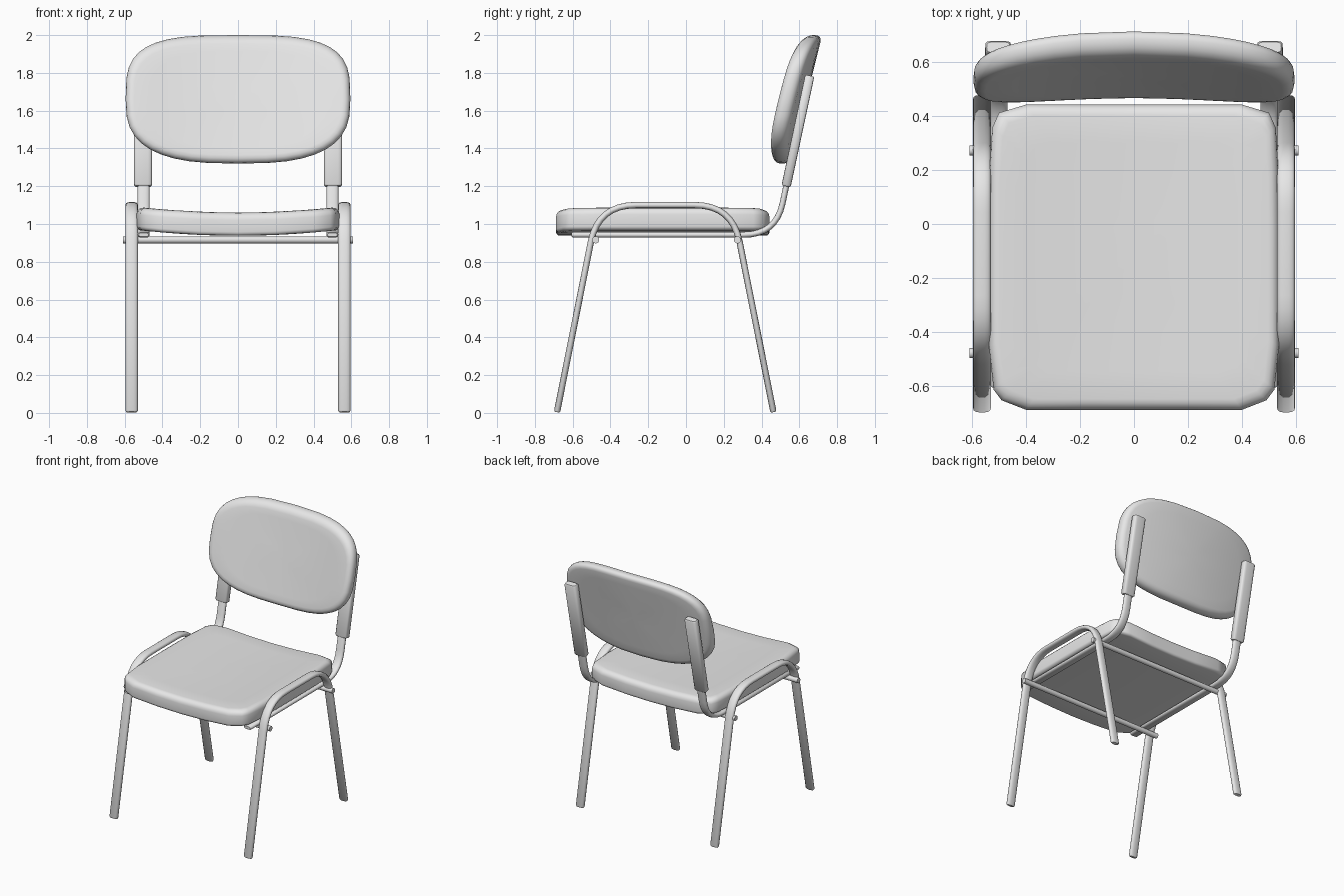
import bpy, bmesh, math
from mathutils import Vector

if "Cube" in bpy.data.objects:
    bpy.data.objects.remove(bpy.data.objects["Cube"], do_unlink=True)

grey = bpy.data.materials.new("light grey")
grey.use_nodes = True
COLOUR = (0.8, 0.8, 0.8, 1)
grey.diffuse_color = COLOUR
grey.node_tree.nodes["Principled BSDF"].inputs["Base Color"].default_value = COLOUR


def finish(name, bm, angle=40):
    bmesh.ops.recalc_face_normals(bm, faces=bm.faces)
    mesh = bpy.data.meshes.new(name)
    bm.to_mesh(mesh)
    bm.free()
    obj = bpy.data.objects.new(name, mesh)
    bpy.context.collection.objects.link(obj)
    mesh.materials.append(grey)
    bpy.ops.object.select_all(action='DESELECT')
    obj.select_set(True)
    bpy.context.view_layer.objects.active = obj
    bpy.ops.object.shade_smooth_by_angle(angle=math.radians(angle))
    return obj


def bridge(bm, a, b):
    n = len(a)
    for i in range(n):
        bm.faces.new((a[i], a[(i + 1) % n], b[(i + 1) % n], b[i]))


def fillet(points, reach, steps=8):
    """Round the inner corners of a path of (y, z) points."""
    pts = [Vector(p) for p in points]
    out = [pts[0]]
    for before, corner, after in zip(pts, pts[1:], pts[2:]):
        a = corner + (before - corner).normalized() * reach
        b = corner + (after - corner).normalized() * reach
        for i in range(steps + 1):
            t = i / steps
            out.append(a * (1 - t) ** 2 + corner * 2 * t * (1 - t) + b * t * t)
    return out + [pts[-1]]


def superellipse(t, a, b, n):
    c, s = math.cos(t), math.sin(t)
    return (math.copysign(a * abs(c) ** (2 / n), c),
            math.copysign(b * abs(s) ** (2 / n), s))


def sweep(name, path, x, half_width, half_thick, n=2.6, sides=14, end=0.008):
    """Flattened tube along a (y, z) path, with softened ends."""
    path = [Vector(p) for p in path]
    first = (path[1] - path[0]).normalized() * end
    last = (path[-1] - path[-2]).normalized() * end
    path = [path[0], path[0] + first] + path[1:-1] + [path[-1] - last, path[-1]]
    bm = bmesh.new()
    rings = []
    for i, p in enumerate(path):
        tangent = (path[min(i + 1, len(path) - 1)] - path[max(i - 1, 0)]).normalized()
        normal = Vector((-tangent.y, tangent.x))
        trim = end * 0.7 if i in (0, len(path) - 1) else 0
        ring = []
        for k in range(sides):
            u, v = superellipse(2 * math.pi * k / sides, half_width - trim, half_thick - trim, n)
            q = p + normal * v
            ring.append(bm.verts.new((x + u, q.x, q.y)))
        rings.append(ring)
    for a, b in zip(rings, rings[1:]):
        bridge(bm, a, b)
    bm.faces.new(rings[0])
    bm.faces.new(rings[-1])
    return finish(name, bm, 50)


def pad(name, outline, thick, r_low, r_high, place):
    """Cushion: rounded rim around an outline, both sides closed by inner rings."""
    half = max(abs(u) for u, v in outline), max(abs(v) for u, v in outline)
    inner = (0.25, 0.5, 0.75)
    layers = [(s, s, 0) for s in inner]

    def rim(r, base, sign, order):
        for k in order:
            a = math.pi / 2 * k / 4
            d = r * (1 - math.sin(a))
            layers.append((1 - d / half[0], 1 - d / half[1], base - sign * r * math.cos(a)))

    rim(r_low, r_low, 1, range(5))
    rim(r_high, thick - r_high, -1, range(4, -1, -1))
    layers += [(s, s, thick) for s in reversed(inner)]
    bm = bmesh.new()
    rings = [[bm.verts.new(place(u * su, v * sv, w)) for u, v in outline]
             for su, sv, w in layers]
    for a, b in zip(rings, rings[1:]):
        bridge(bm, a, b)
    for ring, w in ((rings[0], 0), (rings[-1], thick)):
        centre = bm.verts.new(place(0, 0, w))
        for i in range(len(ring)):
            bm.faces.new((ring[i], ring[(i + 1) % len(ring)], centre))
    return finish(name, bm, 50)


# Seat: clipped corners, dished from side to side
right = [(0, -0.565), (0.2, -0.565), (0.4, -0.565), (0.49, -0.53), (0.52, -0.49),
         (0.537, -0.33), (0.537, -0.1), (0.537, 0.1), (0.535, 0.32), (0.525, 0.48),
         (0.5, 0.535), (0.4, 0.565), (0.2, 0.565), (0, 0.565)]
seat_outline = right + [(-x, y) for x, y in reversed(right[1:-1])]
pad("seat", seat_outline, 0.122, 0.02, 0.04,
    lambda u, v, w: (u, v - 0.123, 0.938 + w + 0.031 * (u / 0.537) ** 2))

# Backrest: rounded outline, leaning back and wrapping forward at the ends
back_outline = []
for k in range(40):
    angle = 2 * math.pi * k / 40
    back_outline.append(superellipse(angle, 0.595, 0.34, 3.4 if math.sin(angle) > 0 else 2.8))
pad("backrest", back_outline, 0.095, 0.045, 0.035,
    lambda u, v, w: (u, 0.541 + 0.25 * v - 0.06 * (u / 0.595) ** 2 + w, 1.66 + v))

# Tubes on both sides
leg_path = fillet([(-0.683, 0.004), (-0.465, 1.1), (0.245, 1.1), (0.463, 0.004)], 0.2)
support_path = fillet([(-0.605, 0.943), (0.476, 0.943), (0.645, 1.74)], 0.17)
for side, s in (("left", 1), ("right", -1)):
    sweep(side + "_leg_frame", leg_path, s * 0.563, 0.033, 0.017)
    sweep(side + "_back_support", support_path, s * 0.5, 0.032, 0.016)
    sweep(side + "_support_sleeve", [(0.53, 1.2), (0.655, 1.785)], s * 0.503, 0.048, 0.025, n=5)

# Crossbars under the seat
for name, y in (("front_crossbar", -0.478), ("rear_crossbar", 0.272)):
    bm = bmesh.new()
    bmesh.ops.create_cone(bm, cap_ends=True, segments=14, radius1=0.019, radius2=0.019, depth=1.22)
    for v in bm.verts:
        v.co = (v.co.z, y + v.co.x, 0.916 + v.co.y)
    finish(name, bm)
